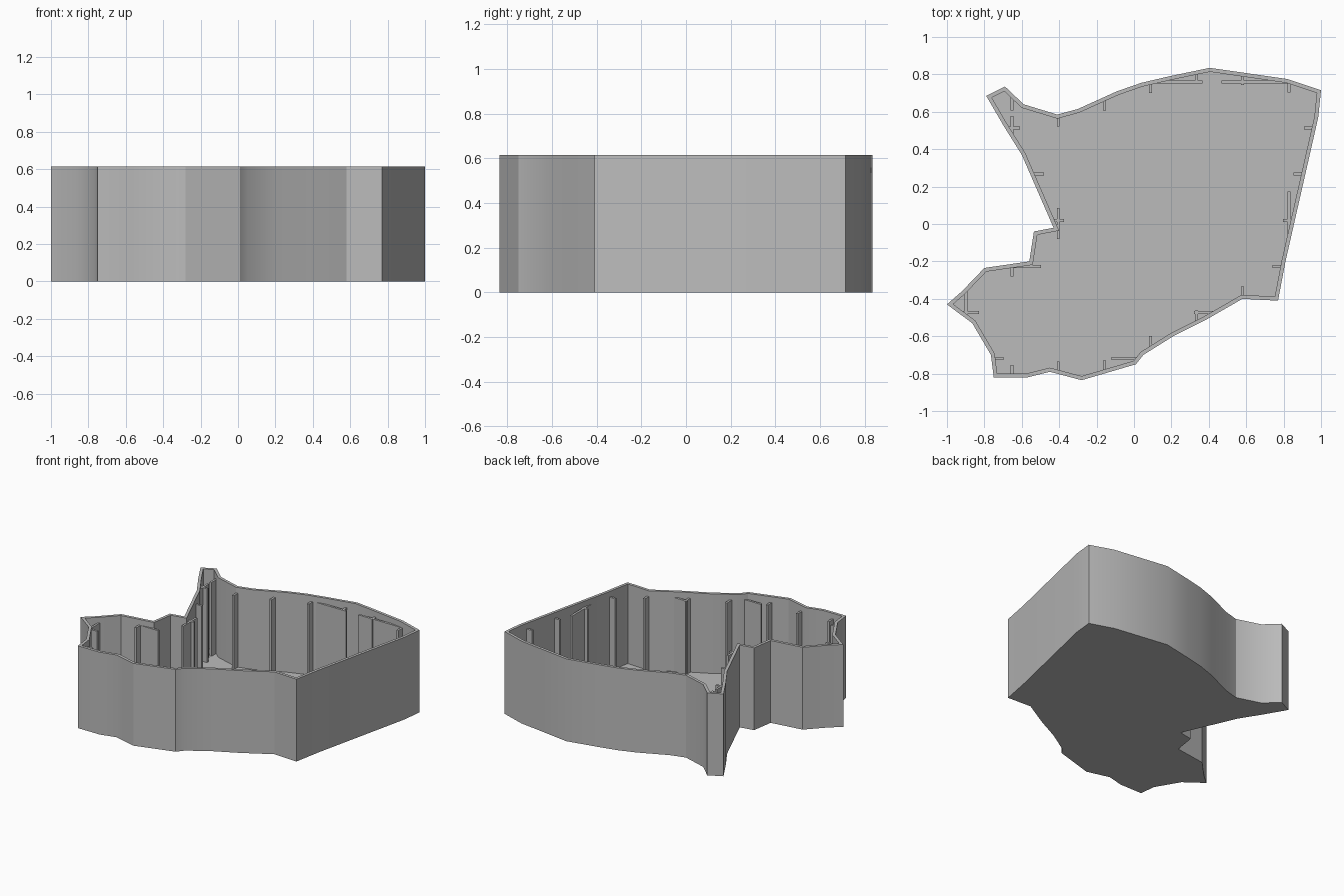
import bpy, bmesh, math
from mathutils import Vector
from mathutils.geometry import intersect_point_line

cube = bpy.data.objects.get("Cube")
if cube:
    bpy.data.objects.remove(cube, do_unlink=True)

HEIGHT, FLOOR, WALL = 0.615, 0.02, 0.021
RIB_TOP, RIB_DEPTH, RIB_WIDTH = 0.572, 0.066, 0.016
GRID, STEP = 0.2465, 0.004

# Plan outline, counter-clockwise
OUTLINE = [Vector(p) for p in (
    (-.75, -.82), (-.57, -.82), (-.45, -.79), (-.28, -.835), (.01, -.75),
    (.05, -.7), (.21, -.6), (.38, -.515), (.58, -.4), (.77, -.41),
    (.81, -.2), (.985, .57), (1, .715), (.82, .775), (.405, .835),
    (.19, .79), (.04, .755), (-.09, .71), (-.3, .615), (-.41, .585),
    (-.59, .64), (-.69, .735), (-.79, .685), (-.7, .53), (-.6, .37),
    (-.43, -.02), (-.535, -.04), (-.56, -.2), (-.8, -.235), (-.92, -.36),
    (-1, -.43), (-.865, -.53), (-.765, -.7))]
EDGES = list(zip(OUTLINE, OUTLINE[1:] + OUTLINE[:1]))

grey = bpy.data.materials.new("plain grey")
grey.use_nodes = True
grey.diffuse_color = (0.5, 0.5, 0.5, 1)
grey.node_tree.nodes["Principled BSDF"].inputs["Base Color"].default_value = (0.5, 0.5, 0.5, 1)


def make_object(name, bm):
    bmesh.ops.recalc_face_normals(bm, faces=bm.faces)
    mesh = bpy.data.meshes.new(name)
    bm.to_mesh(mesh)
    bm.free()
    mesh.materials.append(grey)
    obj = bpy.data.objects.new(name, mesh)
    bpy.context.collection.objects.link(obj)
    return obj


def inset(points, distance):
    """Move every corner inward along its mitre."""
    result = []
    for i, p in enumerate(points):
        a = (p - points[i - 1]).normalized()
        b = (points[(i + 1) % len(points)] - p).normalized()
        na, nb = Vector((-a.y, a.x)), Vector((-b.y, b.x))
        result.append(p + (na + nb) * distance / (1 + na.dot(nb)))
    return result


def wall_distance(p):
    """Distance from an inside point to the outline; -1 when outside."""
    inside, nearest = False, 10
    for a, b in EDGES:
        if (a.y > p.y) != (b.y > p.y):
            if p.x < a.x + (p.y - a.y) * (b.x - a.x) / (b.y - a.y):
                inside = not inside
        q, t = intersect_point_line(p, a, b)
        q = a.lerp(b, min(1, max(0, t)))
        nearest = min(nearest, (p - q).length)
    return nearest if inside else -1


# Open tray: outer wall, rim, inner wall and floor
bm = bmesh.new()
inner = inset(OUTLINE, WALL)
rings = [[bm.verts.new((p.x, p.y, z)) for p in pts] for pts, z in (
    (OUTLINE, 0), (OUTLINE, HEIGHT), (inner, HEIGHT), (inner, FLOOR))]
count = len(OUTLINE)
for low, high in zip(rings, rings[1:]):
    for i in range(count):
        j = (i + 1) % count
        bm.faces.new((low[i], low[j], high[j], high[i]))
bm.faces.new(rings[0][::-1])
bm.faces.new(rings[-1])
tray = make_object("tray", bm)
bpy.ops.object.select_all(action='DESELECT')
tray.select_set(True)
bpy.context.view_layer.objects.active = tray
bpy.ops.object.shade_smooth_by_angle(angle=math.radians(30))


# Ribs: upright plates on a square grid, kept only close to the wall
def add_rib(bm, axis, level, start, end):
    size, centre = Vector((0, 0, RIB_TOP - FLOOR / 2)), Vector((0, 0, (RIB_TOP + FLOOR / 2) / 2))
    size[axis], size[1 - axis] = RIB_WIDTH, end - start
    centre[axis], centre[1 - axis] = level, (start + end) / 2
    cube = bmesh.ops.create_cube(bm, size=1)
    for v in cube["verts"]:
        v.co = Vector(c * s for c, s in zip(v.co, size)) + centre


for axis, origin, name in ((0, 0.088, "lengthwise_ribs"), (1, 0.02, "crosswise_ribs")):
    bm = bmesh.new()
    for k in range(-4, 4):
        level, start = origin + GRID * k, None
        for n in range(-255, 256):
            along = n * STEP
            p = Vector((level, along) if axis == 0 else (along, level))
            near = WALL / 2 < wall_distance(p) < RIB_DEPTH
            if near and start is None:
                start = along
            elif not near and start is not None:
                if along - start > 0.012:
                    add_rib(bm, axis, level, start, along - STEP / 2)
                start = None
    make_object(name, bm)
